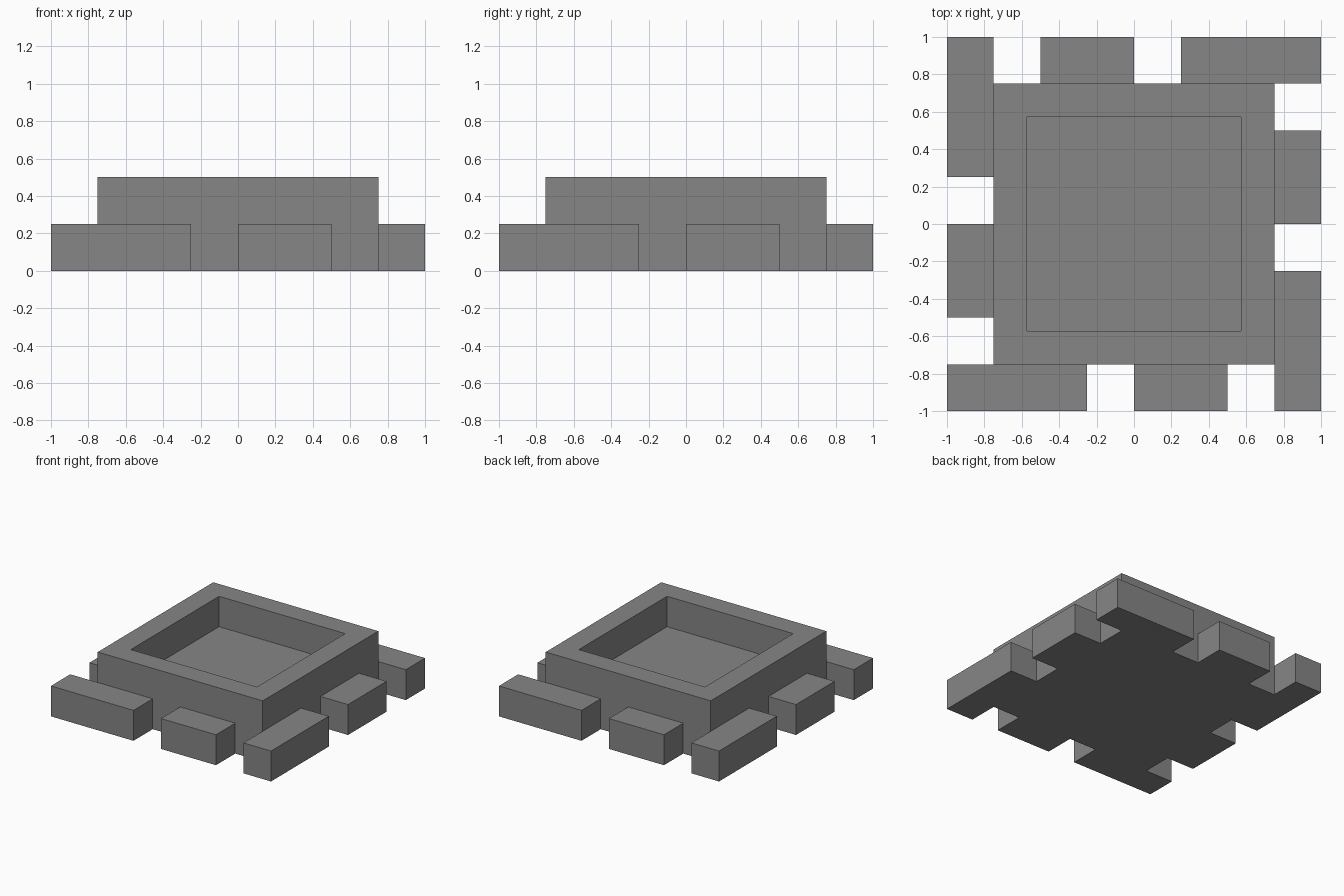
import bpy, bmesh
from math import pi
from mathutils import Matrix, Vector

if "Cube" in bpy.data.objects:
    bpy.data.objects.remove(bpy.data.objects["Cube"], do_unlink=True)

grey = bpy.data.materials.new("stone_grey")
grey.use_nodes = True
grey.diffuse_color = (0.24, 0.24, 0.24, 1)
grey.node_tree.nodes["Principled BSDF"].inputs["Base Color"].default_value = grey.diffuse_color


def box(name, low, high, turn=0.0, recess=None):
    """Box between two corners, turned about z, with an optional (rim, depth) top recess."""
    low, high = Vector(low), Vector(high)
    bm = bmesh.new()
    place = Matrix.Translation((low + high) / 2) @ Matrix.Diagonal((*(high - low), 1))
    bmesh.ops.create_cube(bm, size=1, matrix=Matrix.Rotation(turn, 4, "Z") @ place)
    if recess:
        rim, depth = recess
        bm.normal_update()
        top = max(bm.faces, key=lambda f: f.calc_center_median().z)
        bmesh.ops.inset_region(bm, faces=[top], thickness=rim)
        # Wall the recess with vertical sides
        floor = bmesh.ops.extrude_discrete_faces(bm, faces=[top])["faces"][0]
        bmesh.ops.translate(bm, verts=floor.verts, vec=(0, 0, -depth))
    mesh = bpy.data.meshes.new(name)
    bm.to_mesh(mesh)
    bm.free()
    mesh.materials.append(grey)
    obj = bpy.data.objects.new(name, mesh)
    bpy.context.collection.objects.link(obj)


# Central block with a square basin
box("basin_block", (-0.75, -0.75, 0), (0.75, 0.75, 0.5), recess=(0.25, 0.25))

# One long and one short foot block per side, pinwheeled around the centre
for i, side in enumerate(("front", "left", "back", "right")):
    box(side + "_corner_block", (-1, -1, 0), (-0.25, -0.75, 0.25), i * pi / 2)
    box(side + "_short_block", (0, -1, 0), (0.5, -0.75, 0.25), i * pi / 2)
